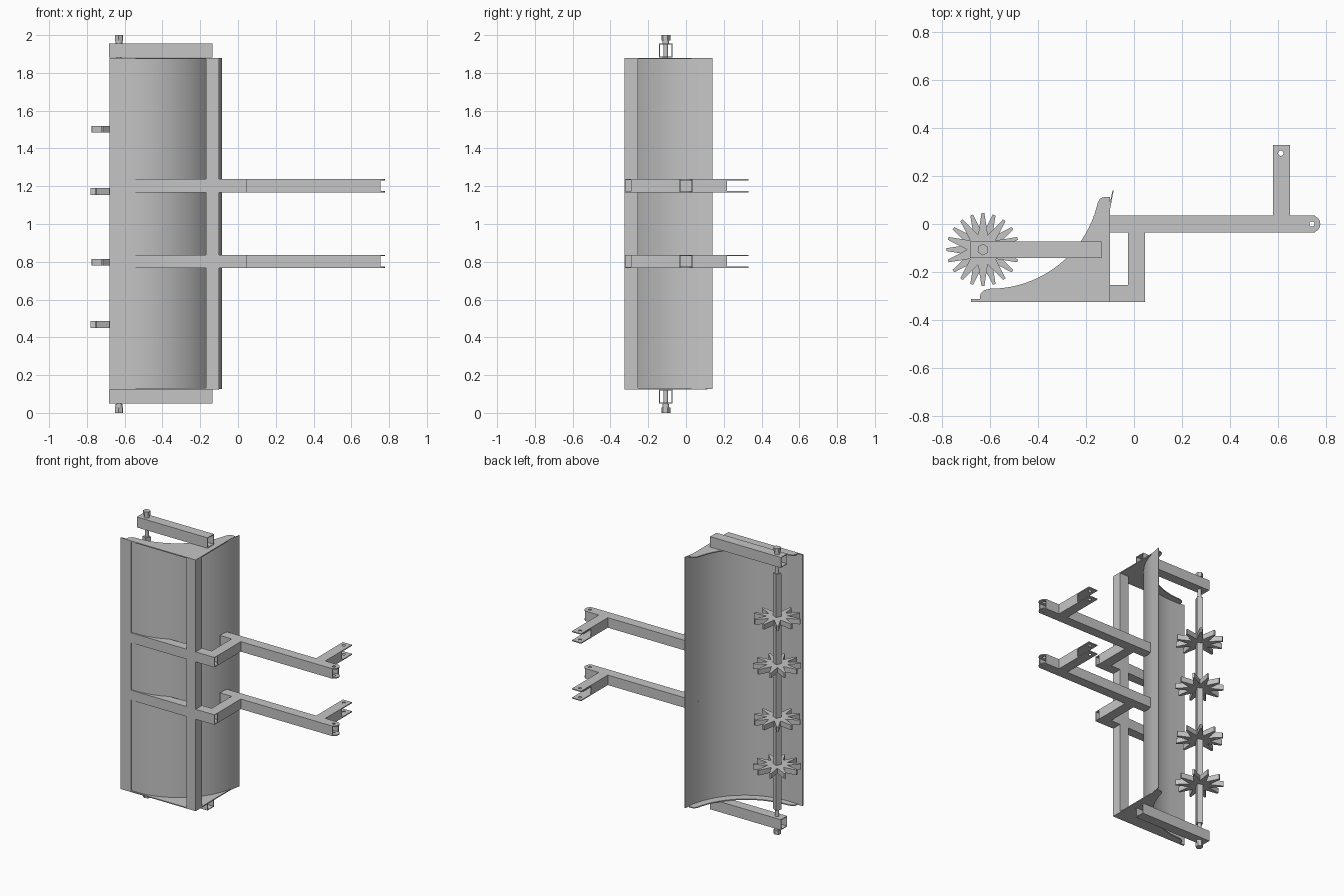
import bpy, bmesh, math
from mathutils import Vector, Matrix

cube = bpy.data.objects.get("Cube")
if cube:
    bpy.data.objects.remove(cube, do_unlink=True)

steel = bpy.data.materials.new("grey steel")
steel.use_nodes = True
GREY = (0.56, 0.56, 0.56, 1)
steel.diffuse_color = GREY
steel.node_tree.nodes["Principled BSDF"].inputs["Base Color"].default_value = GREY

WALL = 0.007
W = 0.07                      # square tube width
H = W / 2
Z0, Z1 = 0.125, 1.88          # height range of the scoop
FRONT = -0.325
AXLE = (-0.63, -0.107)


def finish(name, bm, wall=0, smooth=False):
    mesh = bpy.data.meshes.new(name)
    bm.to_mesh(mesh)
    bm.free()
    mesh.materials.append(steel)
    ob = bpy.data.objects.new(name, mesh)
    bpy.context.collection.objects.link(ob)
    if wall:
        mod = ob.modifiers.new("wall", 'SOLIDIFY')
        mod.thickness = wall
        mod.offset = -1
    if smooth:
        bpy.ops.object.select_all(action='DESELECT')
        ob.select_set(True)
        bpy.context.view_layer.objects.active = ob
        bpy.ops.object.shade_smooth_by_angle(angle=math.radians(30))
    return ob


def tube(name, lo, hi, axis):
    """Hollow square tube, open at both ends of the given axis."""
    lo, hi = Vector(lo), Vector(hi)
    bm = bmesh.new()
    bmesh.ops.create_cube(bm, size=1, matrix=Matrix.Translation((lo + hi) / 2)
                          @ Matrix.Diagonal((*(hi - lo), 1)))
    bm.normal_update()
    ends = [f for f in bm.faces if abs(f.normal[axis]) > 0.9]
    bmesh.ops.delete(bm, geom=ends, context='FACES_ONLY')
    return finish(name, bm, WALL)


def plate(name, outline, z0, z1, hole=None, smooth=False):
    """Outline in plan, raised from z0 to z1, with an optional round hole."""
    bm = bmesh.new()
    loops = [outline]
    if hole:
        loops.append(arc(hole, 0.011, 0, 337.5, 15))
    edges = []
    for loop in loops:
        vs = [bm.verts.new((x, y, z0)) for x, y in loop]
        edges += [bm.edges.new((vs[i - 1], vs[i])) for i in range(len(vs))]
    if hole:
        bmesh.ops.triangle_fill(bm, edges=edges, use_beauty=True)
    else:
        bm.faces.new(vs)
    top = bmesh.ops.extrude_face_region(bm, geom=bm.faces[:])
    moved = [v for v in top["geom"] if isinstance(v, bmesh.types.BMVert)]
    bmesh.ops.translate(bm, verts=moved, vec=(0, 0, z1 - z0))
    bmesh.ops.recalc_face_normals(bm, faces=bm.faces[:])
    return finish(name, bm, smooth=smooth)


def rect(x0, x1, y0, y1):
    return [(x0, y0), (x1, y0), (x1, y1), (x0, y1)]


def arc(c, r, a0, a1, n):
    angles = [math.radians(a0 + (a1 - a0) * i / n) for i in range(n + 1)]
    return [(c[0] + r * math.cos(a), c[1] + r * math.sin(a)) for a in angles]


def ngon(c, r, n, turn=0):
    return arc(c, r, turn, turn + 360 * (n - 1) / n, n - 1)


# Curved scoop sheet with a flat front edge and a straight rear lip
R = 0.481
SKIN = 0.005
base = FRONT + WALL
centre = (-0.57, base + R)
outer = [(-0.68, base)] + arc(centre, R, -90, -12.4, 28) + [(-0.085, 0.14)]
inner = ([(-0.68, base + SKIN)] + arc(centre, R - SKIN, -90, -12.4, 28)
         + [(-0.085 - SKIN, 0.14)])
plate("scoop_sheet", outer + inner[::-1], Z0 + 0.001, Z1 - 0.001, smooth=True)

# Flat strip along the front edge
plate("front_strip", rect(-0.68, -0.6, FRONT, base), Z0, Z1)

# End plates with a raised lip in front of the sheet
edge = arc((-0.6, 0.19), 0.46, -90, -13, 24)
outline = ([(-0.10, FRONT), (-0.10, 0.112), (-0.125, 0.113), (-0.142, 0.105)]
           + edge[::-1]
           + [(-0.625, -0.276), (-0.64, -0.29), (-0.645, FRONT)])
plate("bottom_end_plate", outline, Z0, Z0 + WALL)
plate("top_end_plate", outline, Z1 - WALL, Z1)

# Upright corner tube
tube("corner_post", (-0.17, FRONT, Z0 + WALL), (-0.10, FRONT + W, Z1 - WALL), 2)

# Two levels of cross ribs, brackets and hitch arms
for label, z in (("lower", 0.802), ("upper", 1.203)):
    a, b = z - H, z + H
    rib = [p for p in arc(centre, R, -90, -55, 14) if p[1] < FRONT + W]
    plate(label + "_cross_rib", [(-0.6, FRONT), (-0.17, FRONT), (-0.17, FRONT + W)]
          + rib[::-1] + [(-0.6, base)], a, b)
    tube(label + "_bracket_foot", (-0.10, FRONT, a), (0.045, FRONT + W, b), 0)
    tube(label + "_bracket_leg", (-0.025, FRONT + H, a), (0.046, -H, b), 1)
    tube(label + "_arm", (-0.115, -H, a), (0.70, H, b), 0)
    tube(label + "_fork_tube", (0.58, H, a), (0.65, 0.218, b), 1)
    # arm end: two side walls between rounded, drilled tips
    for side, y in (("front", -H), ("back", H - WALL)):
        plate(f"{label}_arm_end_{side}", rect(0.70, 0.755, y, y + WALL), a, b)
    tip = [(0.70, -H)] + arc((0.742, 0), H, -90, 90, 12) + [(0.70, H)]
    ear = rect(0.58, 0.65, 0.218, 0.33)
    for side, low in (("bottom", a), ("top", b - WALL)):
        plate(f"{label}_arm_tip_{side}", tip, low, low + WALL, (0.742, 0))
        plate(f"{label}_fork_ear_{side}", ear, low, low + WALL, (0.612, 0.295))

# Axle support tubes above and below the scoop
for label, z in (("lower", 0.05), ("upper", Z1 + 0.002)):
    tube(label + "_axle_support", (-0.683, -0.142, z), (-0.136, -0.072, z + 0.073), 0)

# Axle: round rod, square sleeve and hexagonal end nuts
plate("axle_rod", ngon(AXLE, 0.013, 16), 0.005, 1.995, smooth=True)
plate("axle_sleeve", ngon(AXLE, 0.027, 4, 20), 0.17, 1.82)
for label, z in (("bottom", 0), ("top", 1.972)):
    plate(label + "_axle_nut", ngon(AXLE, 0.024, 6, 25), z, z + 0.028)
for label, z in (("bottom", 0.028), ("top", 1.954)):
    plate(label + "_axle_collar", ngon(AXLE, 0.018, 16), z, z + 0.02, smooth=True)

# Star wheels with ten teeth, alternately turned by half a tooth
TEETH = 10
for k, z in enumerate((0.468, 0.797, 1.172, 1.502)):
    star = []
    for t in range(TEETH):
        a = 2 * math.pi * (t + 0.5 * (k % 2)) / TEETH
        for r, da in ((0.065, -math.pi / TEETH), (0.152, -0.04), (0.152, 0.04)):
            star.append((AXLE[0] + r * math.cos(a + da), AXLE[1] + r * math.sin(a + da)))
    plate(f"star_wheel_{k + 1}", star, z - 0.018, z + 0.018)
